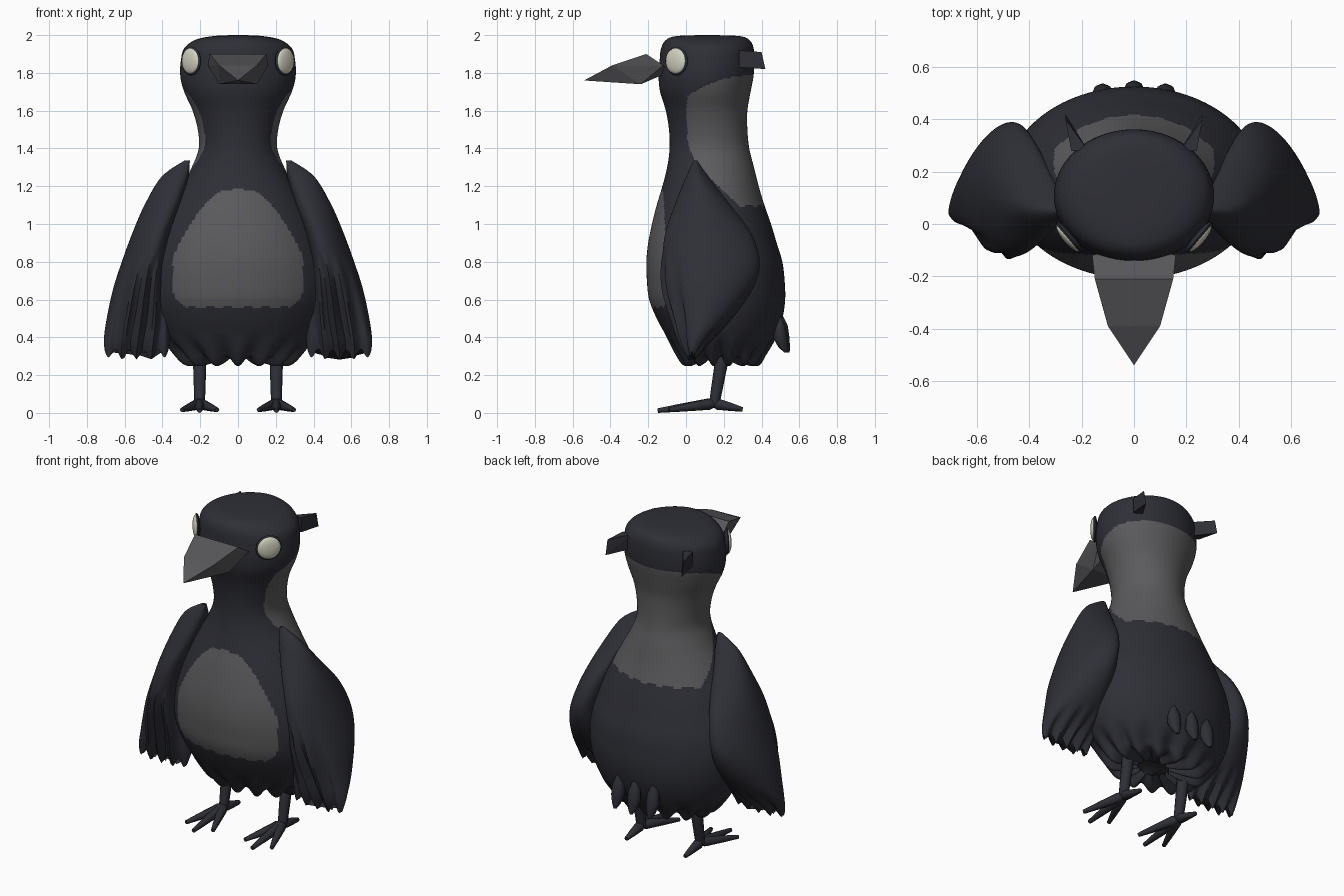
import bpy, bmesh, math
from mathutils import Vector, Matrix

if "Cube" in bpy.data.objects:
    bpy.data.objects.remove(bpy.data.objects["Cube"])


def material(name, rgb):
    m = bpy.data.materials.new(name)
    m.diffuse_color = (*rgb, 1)
    m.use_nodes = True
    m.node_tree.nodes["Principled BSDF"].inputs["Base Color"].default_value = m.diffuse_color
    return m


BLACK = material("feather black", (0.028, 0.029, 0.038))
GREY = material("patch grey", (0.105, 0.103, 0.108))
BEAK = material("beak grey", (0.095, 0.095, 0.103))
CREAM = material("eye cream", (0.66, 0.66, 0.55))


def finish(name, bm, mats, angle=None, mirror=False):
    bmesh.ops.recalc_face_normals(bm, faces=bm.faces[:])
    me = bpy.data.meshes.new(name)
    bm.to_mesh(me)
    bm.free()
    ob = bpy.data.objects.new(name, me)
    bpy.context.collection.objects.link(ob)
    for m in mats:
        me.materials.append(m)
    if angle:
        bpy.ops.object.select_all(action='DESELECT')
        ob.select_set(True)
        bpy.context.view_layer.objects.active = ob
        bpy.ops.object.shade_smooth_by_angle(angle=math.radians(angle))
    if mirror:
        mod = ob.modifiers.new("mirror", 'MIRROR')
        mod.use_mirror_merge = False
    return ob


def smooth_rows(keys, steps):
    """Catmull-Rom interpolation of profile rows."""
    out = []
    for i in range(len(keys) - 1):
        p = [keys[max(0, min(len(keys) - 1, i + k))] for k in (-1, 0, 1, 2)]
        for s in range(steps):
            t = s / steps
            out.append([b + 0.5 * t * (c - a + t * (2*a - 5*b + 4*c - d + t * (3*(b - c) + d - a)))
                        for a, b, c, d in zip(*p)])
    return out + [list(keys[-1])]


def loft(bm, rings):
    vs = [[bm.verts.new(p) for p in r] for r in rings]
    n = len(vs[0])
    for a, b in zip(vs, vs[1:]):
        for i in range(n):
            bm.faces.new((a[i], a[(i + 1) % n], b[(i + 1) % n], b[i]))
    bm.faces.new(vs[0])
    bm.faces.new(vs[-1])


def lookup(table, z):
    for (z0, v0), (z1, v1) in zip(table, table[1:]):
        if z0 <= z <= z1:
            return v0 + (v1 - v0) * (z - z0) / (z1 - z0)
    return None


def clamp(t):
    return max(0.0, min(1.0, t))


# Body, neck and head: z, front y, back y, half width
BODY = [(.31, .10, .24, .10), (.28, .03, .33, .21), (.275, -.01, .385, .28), (.32, -.05, .42, .34),
        (.4, -.10, .475, .41), (.5, -.155, .51, .46), (.6, -.195, .525, .485), (.7, -.207, .522, .49),
        (.8, -.21, .51, .475), (.9, -.20, .48, .445), (1.0, -.18, .45, .405), (1.1, -.155, .415, .355),
        (1.2, -.125, .385, .30), (1.3, -.10, .36, .245), (1.4, -.087, .335, .208), (1.5, -.09, .325, .213),
        (1.6, -.107, .325, .24), (1.7, -.137, .342, .285), (1.78, -.145, .357, .305), (1.86, -.14, .362, .303),
        (1.93, -.132, .358, .285), (1.975, -.105, .335, .225), (1.995, -.05, .28, .13), (2.0, .08, .14, .03)]
# Boundaries of the painted patches: z against half width / front y
BELLY = [(.555, .27), (.6, .33), (.65, .345), (.82, .345), (.9, .31), (1.05, .22), (1.13, .15), (1.17, .10), (1.19, .0)]
NAPE = [(1.08, .3), (1.2, .17), (1.33, .05), (1.42, .01), (1.6, .0), (1.68, .01), (1.73, .1), (1.77, .2), (1.785, .3)]

bm = bmesh.new()
rings = []
for z, f, b, w in smooth_rows(BODY, 9):
    ring = []
    for i in range(192):
        a = 2 * math.pi * i / 192
        # ragged feather hem at the bottom
        hem = 0.025 * clamp((0.42 - z) / 0.12) * math.cos(14 * a + math.pi)
        ring.append((w * math.sin(a), (f + b) / 2 - (b - f) / 2 * math.cos(a), z + hem))
    rings.append(ring)
loft(bm, rings)
for face in bm.faces:
    c = face.calc_center_median()
    scallop = 0.015 * abs(math.sin(c.x * 32))
    half, front = lookup(BELLY, c.z), lookup(NAPE, c.z)
    if half is not None and c.y < .1 and abs(c.x) < half and c.z > .55 + scallop:
        face.material_index = 1
    if front is not None and c.y > front and c.z > 1.085 + scallop:
        face.material_index = 1
finish("body", bm, [BLACK, GREY], 50)

# Wings: z, inner x, outer x, front y, back y
WING = [(1.335, .255, .285, .04, .06), (1.25, .262, .405, .0, .12), (1.1, .30, .495, -.06, .235),
        (.95, .35, .56, -.11, .345), (.8, .38, .615, -.125, .39), (.66, .375, .66, -.11, .355),
        (.5, .36, .695, -.06, .245), (.38, .36, .71, -.02, .12), (.31, .37, .705, .015, .05)]
bm = bmesh.new()
rings = []
for z, x0, x1, y0, y1 in smooth_rows(WING, 6):
    ring = []
    low = clamp((.85 - z) / .5)
    for i in range(64):
        a = 2 * math.pi * i / 64
        u, v = math.cos(a), math.sin(a)
        fold = math.cos(u * 4.5 * math.pi)
        # feather folds on the front side, jagged tips at the end
        depth = 1 + (0.22 * low * fold if v < 0 else 0)
        x = (x0 + x1) / 2 + (x1 - x0) / 2 * (u - 0.3 * v * v * (1 - low))
        y = (y0 + y1) / 2 + (y1 - y0) / 2 * v * depth
        tip = clamp((.5 - z) / .19)
        ring.append((x, y, z - tip * (0.028 * fold - 0.04 * max(0, abs(u) - .6))))
    rings.append(ring)
loft(bm, rings)
finish("wings", bm, [BLACK], 50, True)

# Beak: faceted hull
bm = bmesh.new()
pts = [(0, -.54, 1.76)]
for s in (-1, 1):
    pts += [(s*.15, -.21, 1.9), (s*.10, -.39, 1.84), (s*.10, -.24, 1.74), (s*.16, -.12, 1.84), (s*.10, -.10, 1.80)]
bmesh.ops.convex_hull(bm, input=[bm.verts.new(p) for p in pts])
finish("beak", bm, [BEAK])

# Eyes: flat domes with a dark rim
for name, r, thick, mat, out in (("eye_rims", .076, .016, BLACK, 0), ("eyes", .068, .02, CREAM, .006)):
    bm = bmesh.new()
    n = Vector((.76, -.65, 0))
    rot = n.to_track_quat('Z', 'Y').to_matrix().to_4x4()
    m = Matrix.Translation(Vector((.247, -.05, 1.863)) + n * out) @ rot @ Matrix.Diagonal((r, r, thick, 1))
    bmesh.ops.create_uvsphere(bm, u_segments=24, v_segments=12, radius=1, matrix=m)
    finish(name, bm, [mat], 60, True)

# Head tufts: wedges behind the head
bm = bmesh.new()
pts = [(x, .28, z) for x in (.175, .24) for z in (1.83, 1.92)] + [(.262, .40, 1.91), (.262, .42, 1.82)]
bmesh.ops.convex_hull(bm, input=[bm.verts.new(p) for p in pts])
finish("head_tufts", bm, [BLACK], None, True)

# Tail feathers: three small lobes
bm = bmesh.new()
for x in (-.12, 0, .12):
    dy = -.012 if x else 0
    loft(bm, [[(x + r * math.cos(k * math.pi / 4), y + dy + .9 * r * math.sin(k * math.pi / 4), z) for k in range(8)]
              for z, y, r in ((.52, .50, .012), (.46, .505, .038), (.40, .51, .042), (.35, .525, .028), (.32, .54, .01))])
finish("tail_feathers", bm, [BLACK], 50)


def limb(bm, a, b, ra, rb, flat=1.0):
    """Tapered eight-sided rod with a slight mid swell."""
    a, b = Vector(a), Vector(b)
    q = (b - a).to_track_quat('Z', 'Y')
    rows = []
    for t, r in ((0, ra * .7), (.12, ra), (.6, (ra + rb) / 2), (1, rb)):
        ring = [q @ Vector((r * math.cos(k * math.pi / 4), r * math.sin(k * math.pi / 4), 0)) + a.lerp(b, t) for k in range(8)]
        rows.append(ring)
    loft(bm, rows)


# Legs
bm = bmesh.new()
limb(bm, (.203, .20, .34), (.203, .15, .05), .036, .028)
finish("legs", bm, [BLACK], 50, True)

# Feet: three front toes and one hind toe
bm = bmesh.new()
for tip in ((.203, -.15, .012), (.11, -.09, .016), (.296, -.09, .016), (.203, .30, .018)):
    limb(bm, (.203, .15, .05), tip, .03, .012)
finish("feet", bm, [BLACK], 50, True)
